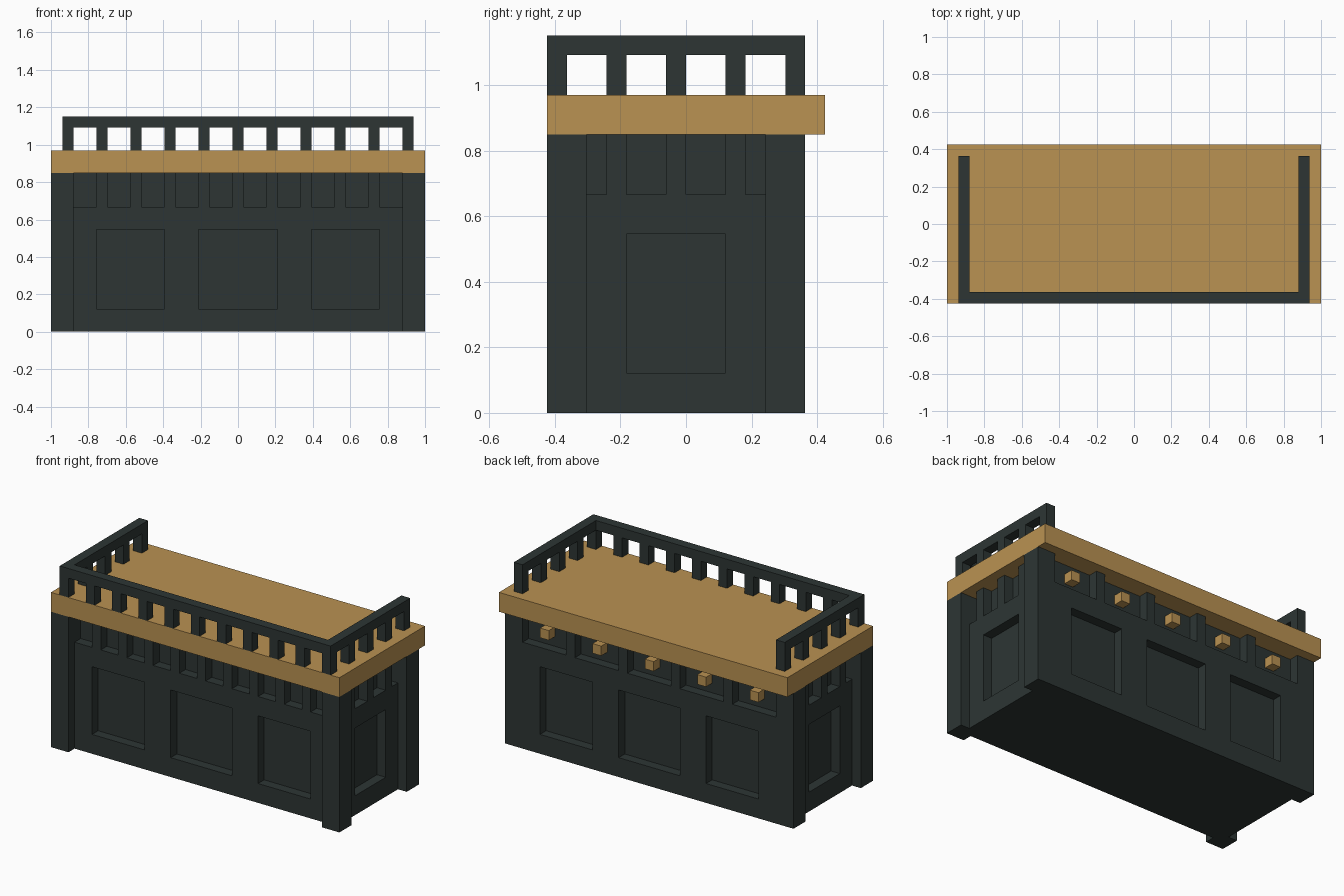
import bpy
import bmesh
from mathutils import Vector

if "Cube" in bpy.data.objects:
    bpy.data.objects.remove(bpy.data.objects["Cube"], do_unlink=True)

U = 2 / 33  # module: the whole counter is 33 modules wide


def material(name, colour):
    mat = bpy.data.materials.new(name)
    mat.use_nodes = True
    mat.diffuse_color = (*colour, 1)
    mat.node_tree.nodes["Principled BSDF"].inputs["Base Color"].default_value = (*colour, 1)
    return mat


DARK = material("dark_painted_wood", (0.026, 0.036, 0.034))
OAK = material("golden_oak", (0.491, 0.287, 0.084))


def boxes(name, mat, spans):
    """One object made of boxes, each given as x, y and z ranges in modules."""
    bm = bmesh.new()
    for ranges in spans:
        low = Vector([min(r) for r in ranges]) * U
        high = Vector([max(r) for r in ranges]) * U
        verts = bmesh.ops.create_cube(bm, size=1)["verts"]
        for v in verts:
            v.co = (low + high) / 2 + v.co * (high - low)
    mesh = bpy.data.meshes.new(name)
    bm.to_mesh(mesh)
    bm.free()
    mesh.materials.append(mat)
    obj = bpy.data.objects.new(name, mesh)
    bpy.context.collection.objects.link(obj)
    return obj


def solid(start, end, gaps):
    """Ranges left over between the gaps."""
    edges = [start] + [e for gap in gaps for e in gap] + [end]
    return [(a, b) for a, b in zip(edges[::2], edges[1::2]) if b > a]


def facing(name, start, end, panels, notches, place):
    """Face frame with sunken panels and a row of notches along its top."""
    parts = [((start, end), (0, 2)), ((start, end), (9, 11))]
    parts += [(s, (2, 9)) for s in solid(start, end, panels)]
    parts += [(s, (11, 14)) for s in solid(start, end, notches)]
    boxes(name, DARK, [place(s, z) for s, z in parts])


# Cabinet core and worktop
boxes("cabinet_core", DARK, [((-14.5, 14.5), (-5, 5), (0, 14))])
boxes("worktop", OAK, [((-16.5, 16.5), (-7, 7), (14, 16))])

# Front and back face frames
long_panels = [(-12.5, -6.5), (-3.5, 3.5), (6.5, 12.5)]
front_notches = [(-14.5 + 3 * i, -12.5 + 3 * i) for i in range(10)]
drawer_notches = [(6 * i - 2.5, 6 * i + 2.5) for i in range(-2, 3)]
facing("front_frame", -14.5, 14.5, long_panels, front_notches,
       lambda s, z: (s, (-6, -5), z))
facing("back_frame", -14.5, 14.5, long_panels, drawer_notches,
       lambda s, z: (s, (5, 6), z))

# Parts repeated on each side
side_notches = [(-5, -4), (-3, -1), (0, 2), (3, 4)]
for side, sign in (("right", -1), ("left", 1)):
    facing(side + "_frame", -5, 4, [(-3, 2)], side_notches,
           lambda s, z: ((14.5 * sign, 15.5 * sign), s, z))
    post_x = (14.5 * sign, 16.5 * sign)
    boxes(side + "_front_post", DARK, [(post_x, (-7, -5), (0, 14))])
    boxes(side + "_back_post", DARK, [(post_x, (4, 6), (0, 14))])
    rail_x = (14.5 * sign, 15.5 * sign)
    boxes(side + "_rail", DARK, [(rail_x, (-6, 6), (18, 19))])
    boxes(side + "_balusters", DARK,
          [(rail_x, (y, y + 1), (16, 18)) for y in range(-4, 6, 3)])

# Front gallery rail with balusters
boxes("front_rail", DARK, [((-15.5, 15.5), (-7, -6), (18, 19))])
boxes("front_balusters", DARK,
      [((3 * i - 0.5, 3 * i + 0.5), (-7, -6), (16, 18)) for i in range(-5, 6)])

# Drawer knobs in the back notches
for i in range(-2, 3):
    boxes("drawer_knob", OAK, [((6 * i - 0.5, 6 * i + 0.5), (5, 6), (12, 13))])
